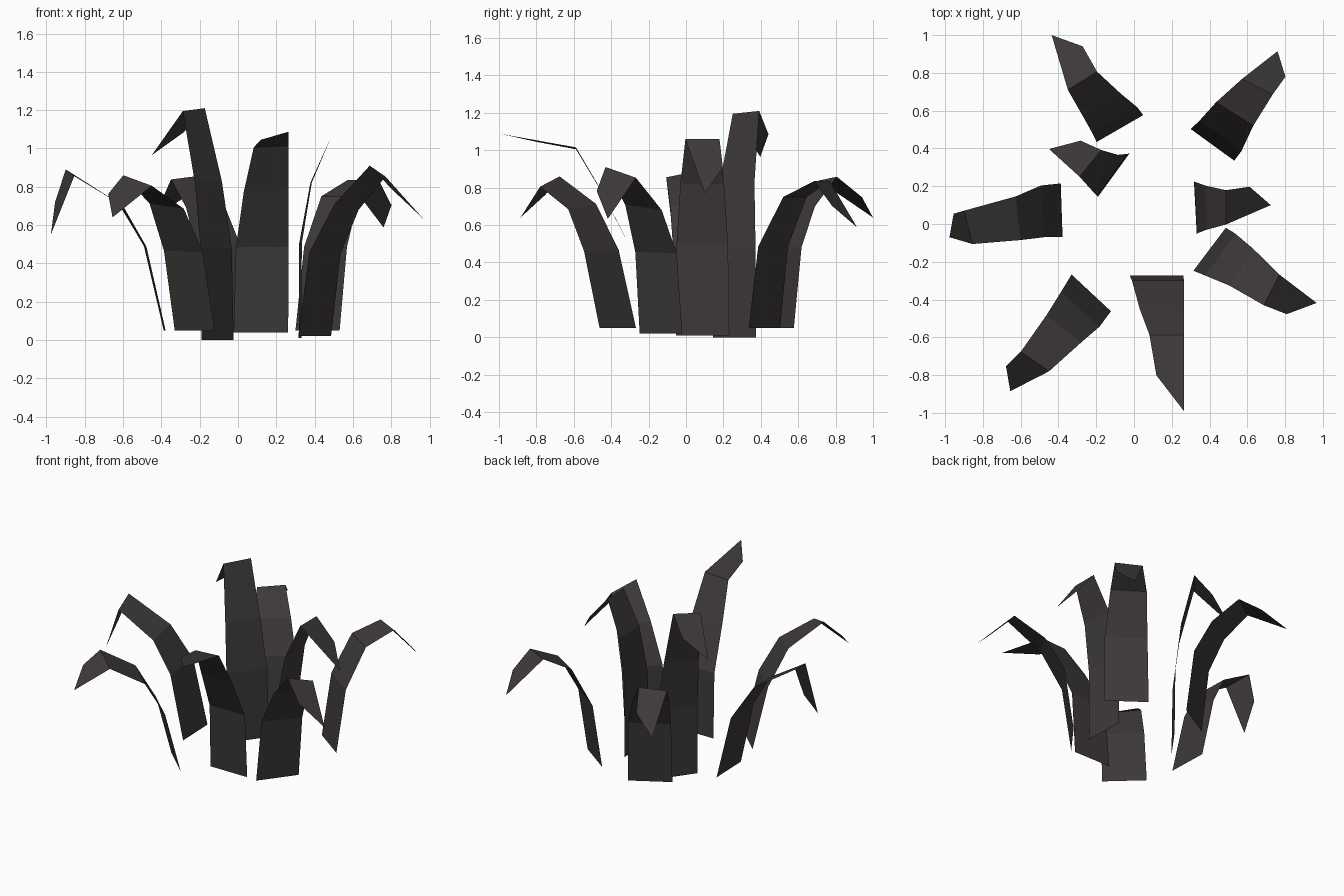
import bpy
from math import radians, cos, sin
from mathutils import Vector

if "Cube" in bpy.data.objects:
    bpy.data.objects.remove(bpy.data.objects["Cube"])

mat = bpy.data.materials.new("charcoal leaf")
mat.diffuse_color = (0.047, 0.041, 0.040, 1)
mat.use_nodes = True
mat.node_tree.nodes["Principled BSDF"].inputs["Base Color"].default_value = mat.diffuse_color

BASE_W, END_W = 0.285, 0.182       # leaf width at the base and at the last bend
BLEND = (0.0, 0.1, 0.5, 1.0)       # how far each row has narrowed and twisted


def leaf(name, long_edge, yaw_base, yaw_end, rise):
    """Folded strip: a long edge path, a width vector per row, a slanted tip."""
    path = [Vector(p) for p in long_edge]

    def across(yaw, width, dz):
        a = radians(yaw)
        return Vector((cos(a) * width, sin(a) * width, dz))

    v0, v1 = across(yaw_base, BASE_W, 0), across(yaw_end, END_W, rise)
    other = [p + v0.lerp(v1, t) for p, t in zip(path, BLEND)]
    # slanted tip: the other edge stops about half way
    other.append(other[3] + (path[4] - path[3]) * 0.53 - v1 * 0.2)

    n = len(path)
    faces = [(i, i + 1, n + i + 1, n + i) for i in range(n - 1)]
    # make faces look outward from the clump
    normal = (path[1] - path[0]).cross(other[0] - path[0])
    centre = (path[0] + other[0]) / 2
    if normal.x * centre.x + normal.y * centre.y < 0:
        faces = [f[::-1] for f in faces]
    me = bpy.data.meshes.new(name)
    me.from_pydata(path + other, [], faces)
    me.materials.append(mat)
    ob = bpy.data.objects.new(name, me)
    bpy.context.collection.objects.link(ob)


# Leaves around the clump: long edge from base to tip, then width directions
leaf("leaf_front", [(.262, -.272, .04), (.264, -.30, .485), (.264, -.45, .78),
                    (.264, -.588, 1.015), (.264, -.99, 1.087)], 180, 180, -.01)
leaf("leaf_front_left", [(-.122, -.462, .05), (-.184, -.545, .46), (-.283, -.63, .685),
                         (-.45, -.78, .805), (-.655, -.885, .64)], 137, 145, .055)
leaf("leaf_left", [(-.378, -.07, .05), (-.478, -.07, .487), (-.60, -.085, .70),
                   (-.855, -.106, .855), (-.977, -.07, .55)], 92, 104, .035)
leaf("leaf_inner_left", [(-.19, .145, 0), (-.195, .15, .48), (-.225, .18, .82),
                         (-.288, .25, 1.195), (-.45, .397, .965)], 54, 51, .015)
leaf("leaf_back_left", [(-.198, .434, .05), (-.22, .48, .48), (-.27, .57, .69),
                        (-.35, .71, .838), (-.436, 1.0, .64)], 30, 32, .02)
leaf("leaf_back_right", [(.30, .503, .05), (.345, .545, .485), (.435, .645, .75),
                         (.572, .768, .835), (.76, .915, .587)], -36, -27, 0)
leaf("leaf_right", [(.332, -.053, .01), (.333, -.05, .505), (.385, -.03, .82),
                    (.486, -.003, 1.06), (.724, .10, .77)], 93, 90, 0)
leaf("leaf_front_right", [(.486, -.02, .02), (.535, -.05, .45), (.63, -.13, .68),
                          (.77, -.268, .853), (.967, -.418, .633)], 233, 243, .057)
